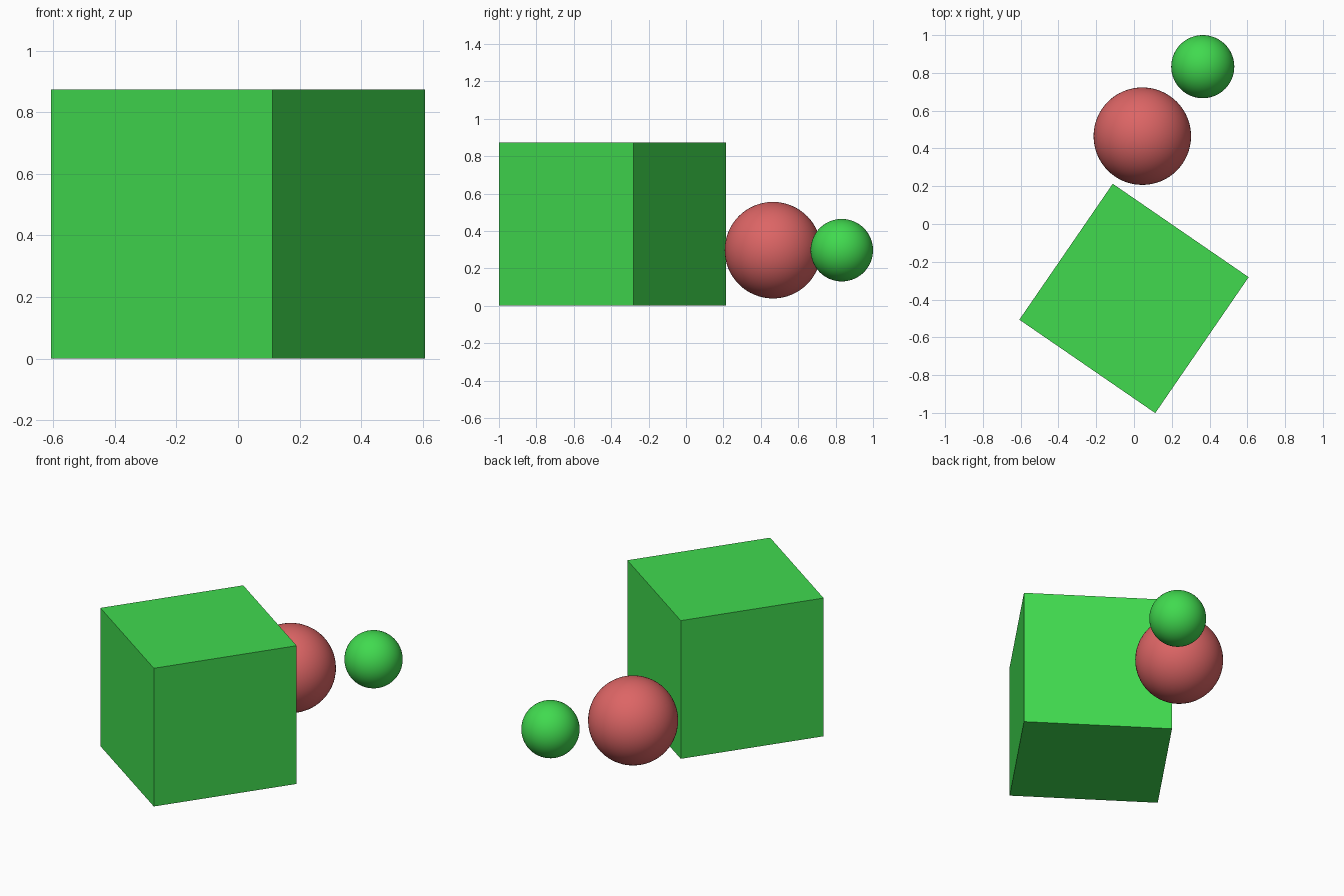
import bpy
import math

if "Cube" in bpy.data.objects:
    bpy.data.objects.remove(bpy.data.objects["Cube"])


def material(name, color):
    mat = bpy.data.materials.new(name)
    mat.diffuse_color = (*color, 1.0)
    mat.use_nodes = True
    mat.node_tree.nodes["Principled BSDF"].inputs["Base Color"].default_value = mat.diffuse_color
    return mat


green = material("green", (0.052, 0.70, 0.078))
red = material("soft red", (0.72, 0.13, 0.13))


def ball(name, location, radius, mat):
    bpy.ops.mesh.primitive_uv_sphere_add(
        segments=64, ring_count=32, radius=radius, location=location)
    obj = bpy.context.object
    obj.name = name
    obj.data.materials.append(mat)
    bpy.ops.object.shade_smooth()


# Turned cube standing on the ground
SIDE = 0.873
bpy.ops.mesh.primitive_cube_add(
    size=SIDE, location=(0, -0.394, SIDE / 2),
    rotation=(0, 0, math.radians(-34.5)))
cube = bpy.context.object
cube.name = "large_cube"
cube.data.materials.append(green)

# Two floating balls behind the cube
ball("medium_ball", (0.044, 0.465, 0.297), 0.258, red)
ball("small_ball", (0.364, 0.833, 0.297), 0.167, green)
